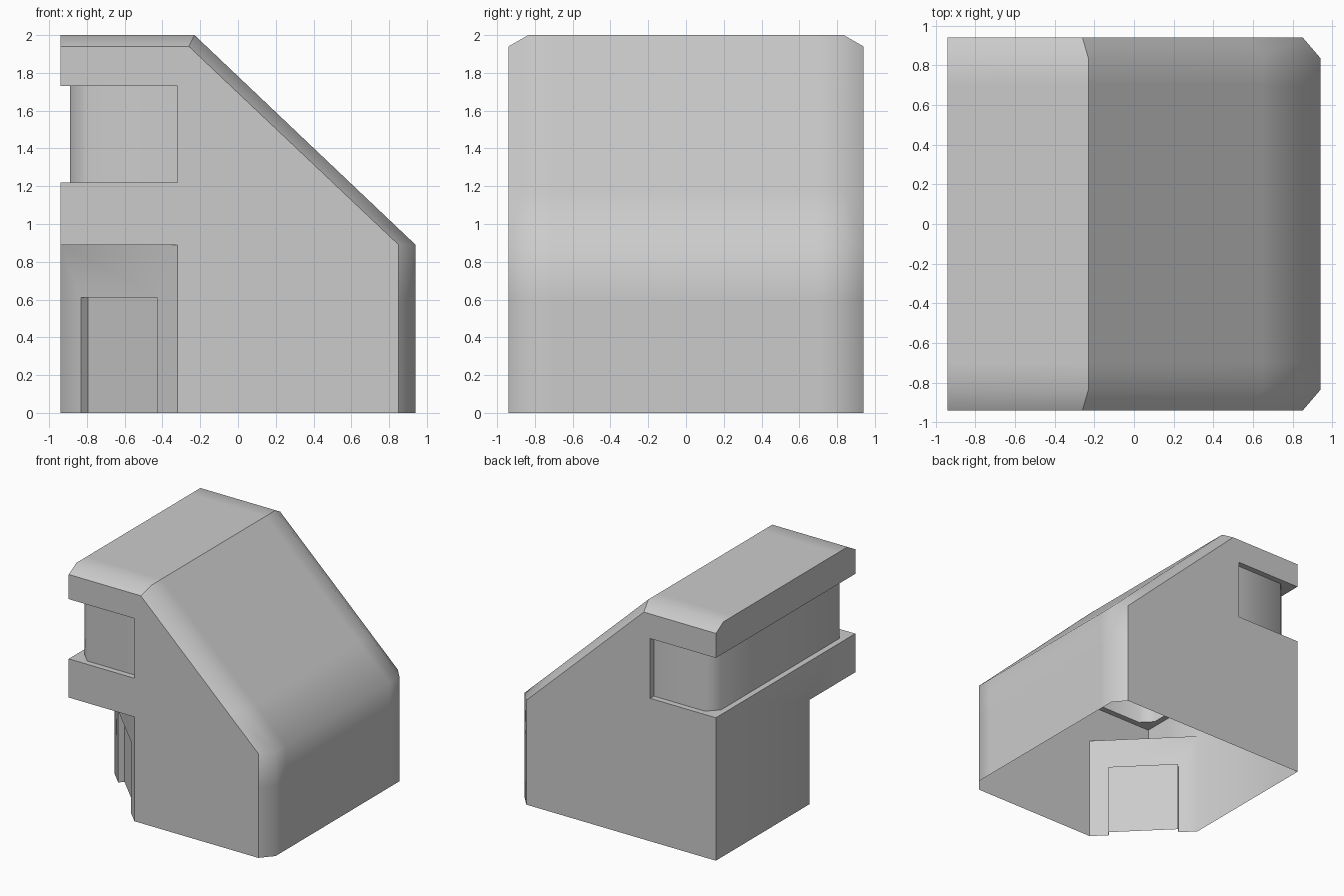
import bpy, bmesh
from math import radians

if "Cube" in bpy.data.objects:
    bpy.data.objects.remove(bpy.data.objects["Cube"])


def make_object(name, bm):
    bmesh.ops.recalc_face_normals(bm, faces=bm.faces)
    mesh = bpy.data.meshes.new(name)
    bm.to_mesh(mesh)
    bm.free()
    obj = bpy.data.objects.new(name, mesh)
    bpy.context.collection.objects.link(obj)
    return obj


def loft(name, rings):
    """Closed solid through matching rings of points."""
    bm = bmesh.new()
    rows = [[bm.verts.new(p) for p in ring] for ring in rings]
    n = len(rows[0])
    for a, b in zip(rows, rows[1:]):
        for i in range(n):
            j = (i + 1) % n
            bm.faces.new((a[i], a[j], b[j], b[i]))
    bm.faces.new(rows[0])
    bm.faces.new(rows[-1])
    return make_object(name, bm)


def prism(name, outline, z0, z1):
    return loft(name, [[(x, y, z) for x, y in outline] for z in (z0, z1)])


def cut(obj, cutter):
    cutter.hide_render = True
    mod = obj.modifiers.new("cut", 'BOOLEAN')
    mod.operation = 'DIFFERENCE'
    mod.solver = 'EXACT'
    mod.object = cutter
    bpy.context.view_layer.objects.active = obj
    bpy.ops.object.modifier_apply(modifier=mod.name)
    bpy.data.objects.remove(cutter)


# Shed-roofed shell: side profile, with support points around the soft eave
def profile(ridge_x, top, right, eave):
    t = 0.75
    mid = (ridge_x + (right - ridge_x) * t, top + (eave - top) * t)
    return [(-.94, 0), (-.94, top), (ridge_x, top), mid,
            (right, eave), (right, .6), (right, 0)]


outer = profile(-.23, 2.0, .94, .89)
inner = profile(-.26, 1.94, .85, .89)
stations = [(-.94, inner), (-.835, outer), (-.7, outer),
            (.7, outer), (.835, outer), (.94, inner)]
house = loft("house_shell", [[(x, y, z) for x, z in p] for y, p in stations])

# Wrap-around window band with bevelled glass corners
half = [(-.32, 1.2), (-.32, .89), (-.80, .89), (-.89, .80)]
band = ([(-1.2, 1.2)] + half
        + [(x, -y) for x, y in reversed(half)] + [(-1.2, -1.2)])
cut(house, prism("window_band_cutter", band, 1.22, 1.73))

# Diagonal corner entrance and its shallow door recess
cut(house, prism("entrance_cutter",
                 [(-.2, -1.06), (-1.06, -.2), (-1.2, -1.2)], -.1, .89))
cut(house, prism("door_cutter",
                 [(-.795, -.395), (-.395, -.795), (-.53, -.93), (-.93, -.53)],
                 -.1, .61))

# Open underside, soft eave and chamfers, crisp walls and ridge
bm = bmesh.new()
bm.from_mesh(house.data)
floor = [f for f in bm.faces if all(abs(v.co.z) < .001 for v in f.verts)]
bmesh.ops.delete(bm, geom=floor, context='FACES')
for f in bm.faces:
    f.smooth = True
for e in bm.edges:
    if len(e.link_faces) != 2:
        continue
    angle = e.calc_face_angle(0)
    end_wall = any(abs(f.normal.y) > .99 and abs(f.verts[0].co.y) > .93
                   for f in e.link_faces)
    ridge = all(-.3 < v.co.x < -.2 and v.co.z > 1.9 for v in e.verts)
    if angle > radians(50) or (angle > radians(5) and (end_wall or ridge)):
        e.smooth = False
bm.to_mesh(house.data)
bm.free()
